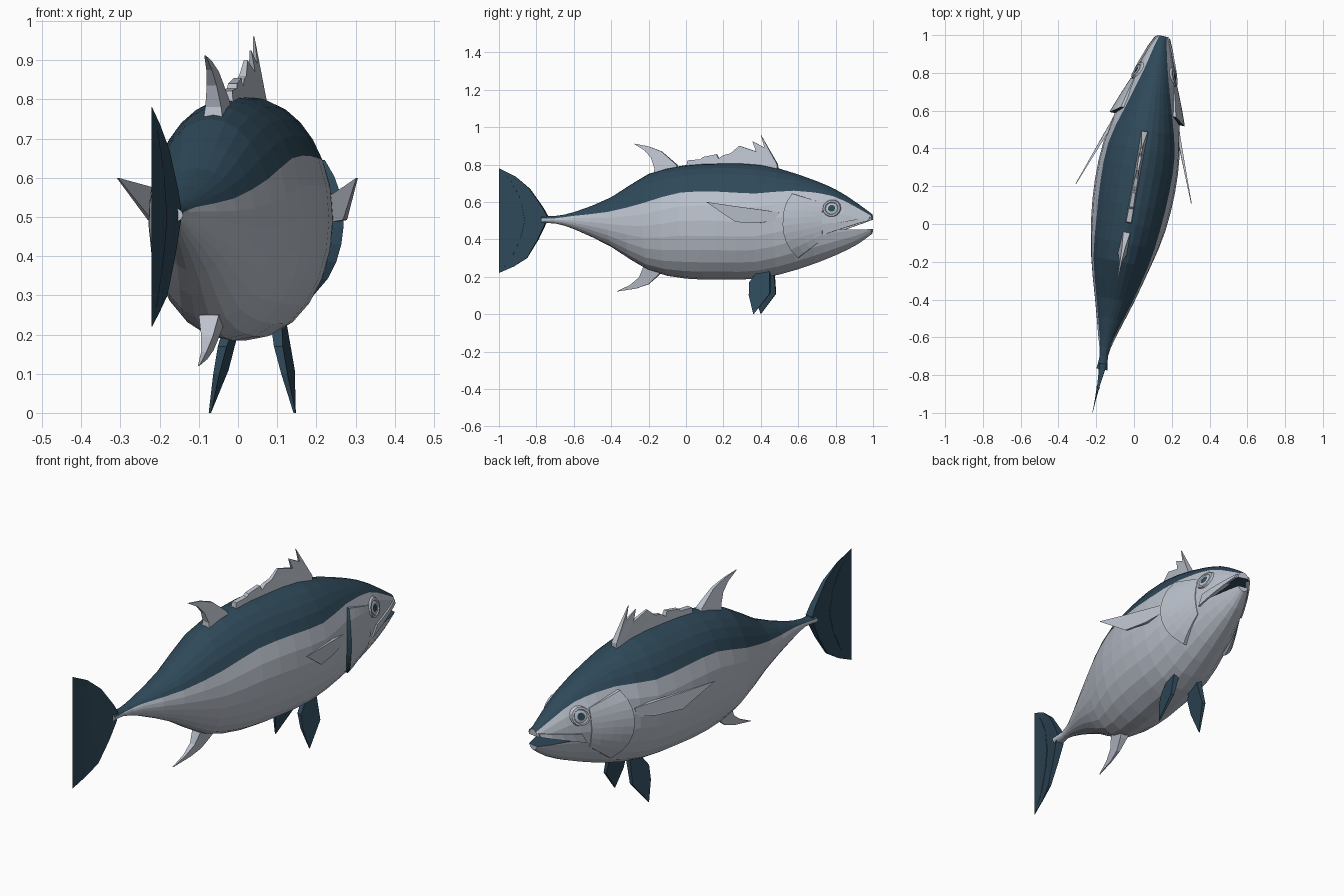
import bpy, bmesh, math
from mathutils import Vector

if "Cube" in bpy.data.objects:
    bpy.data.objects.remove(bpy.data.objects["Cube"])


def material(name, rgb):
    m = bpy.data.materials.new(name)
    m.diffuse_color = (*rgb, 1)
    m.use_nodes = True
    m.node_tree.nodes["Principled BSDF"].inputs["Base Color"].default_value = m.diffuse_color
    return m


SILVER = material("silver", (0.50, 0.54, 0.61))
NAVY = material("navy", (0.028, 0.066, 0.10))

# Body stations: position along spine, spine x, half width, belly z, back z, colour border z
ROWS = [
    (-1.0, -.22, .03, .48, .52, .505),
    (-.77, -.17, .03, .485, .525, .51),
    (-.70, -.16, .022, .485, .525, .512),
    (-.60, -.145, .045, .455, .545, .525),
    (-.40, -.105, .105, .36, .625, .547),
    (-.20, -.07, .16, .235, .75, .595),
    (0, -.03, .20, .19, .797, .65),
    (.20, .005, .215, .185, .807, .655),
    (.40, .04, .205, .192, .80, .645),
    (.60, .078, .165, .24, .747, .66),
    (.80, .115, .108, .315, .667, .63),
    (.92, .137, .064, .375, .590, .57),
    (.995, .153, .032, .43, .535, .525),
]


def slope(i, k):
    a, b = ROWS[max(i - 1, 0)], ROWS[min(i + 1, len(ROWS) - 1)]
    return (b[k] - a[k]) / (b[0] - a[0])


def station(s):
    """Smoothly interpolated station values at spine position s."""
    s = min(max(s, ROWS[0][0]), ROWS[-1][0])
    i = max(j for j in range(len(ROWS) - 1) if ROWS[j][0] <= s)
    a, b = ROWS[i], ROWS[i + 1]
    d = b[0] - a[0]
    t = (s - a[0]) / d
    return [a[k] * (2*t**3 - 3*t*t + 1) + b[k] * (3*t*t - 2*t**3)
            + d * (slope(i, k) * (t**3 - 2*t*t + t) + slope(i + 1, k) * (t**3 - t*t))
            for k in range(1, 6)]


def place(s, u, z):
    """Point at sideways offset u from the bent spine."""
    e = .06
    lo, hi = max(s - e, -1), min(s + e, .995)
    ang = math.atan((station(hi)[0] - station(lo)[0]) / (hi - lo))
    return Vector((station(s)[0] + u * math.cos(ang), s - u * math.sin(ang), z))


def skin(s, z):
    """Half width of the body at spine position s and height z."""
    _, w, zb, zt, _ = station(s)
    q = (z - (zb + zt) / 2) / ((zt - zb) / 2)
    return w * math.sqrt(max(0, 1 - q * q))


def finish(name, bm, mats):
    bmesh.ops.recalc_face_normals(bm, faces=bm.faces[:])
    me = bpy.data.meshes.new(name)
    bm.to_mesh(me)
    bm.free()
    ob = bpy.data.objects.new(name, me)
    bpy.context.collection.objects.link(ob)
    for m in mats:
        me.materials.append(m)
    return ob


# Body: lofted rings with vertices placed on the colour border
UP, DOWN = 5, 8


def ring(s):
    _, w, zb, zt, bd = station(s)
    zm, h = (zb + zt) / 2, (zt - zb) / 2
    ab = math.asin(max(-.95, min(.95, (bd - zm) / h)))
    right = [math.pi/2 + (ab - math.pi/2) * i / UP for i in range(UP)]
    right += [ab + (-math.pi/2 - ab) * i / DOWN for i in range(DOWN + 1)]
    angs = right + [math.pi - a for a in right[-2:0:-1]]
    return [place(s, w * math.cos(a), zm + h * math.sin(a)) for a in angs]


bm = bmesh.new()
spots = [-.77, -.735, -.70, -.65] + [-.6 + .1 * i for i in range(14)] + [.75, .8, .86, .92, .96, .995]
rings = [[bm.verts.new(p) for p in ring(s)] for s in spots]
n = len(rings[0])
for a, b in zip(rings, rings[1:]):
    for i in range(n):
        f = bm.faces.new((a[i], a[(i+1) % n], b[(i+1) % n], b[i]))
        f.material_index = 1 if i < UP or i >= n - UP else 0
bm.faces.new(rings[0])
bm.faces.new(rings[-1])
body = finish("body", bm, [SILVER, NAVY])

# Mouth opening: dark-lined wedge cut from the head
bm = bmesh.new()
cut = [(.80, .452), (1.06, .455), (1.06, .518), (.82, .462)]
sides = [[bm.verts.new((x, y, z)) for y, z in cut] for x in (-.2, .5)]
bm.faces.new(sides[0])
bm.faces.new(sides[1])
for i in range(4):
    j = (i + 1) % 4
    bm.faces.new((sides[0][i], sides[0][j], sides[1][j], sides[1][i]))
for f in bm.faces:
    f.material_index = 1
cutter = finish("mouth_cutter", bm, [SILVER, NAVY])
cutter.hide_render = True
cutter.hide_viewport = True
mod = body.modifiers.new("mouth", 'BOOLEAN')
mod.operation = 'DIFFERENCE'
mod.solver = 'EXACT'
mod.object = cutter


def fin(name, outline, mat, thick, u=lambda s, z: 0, side=1):
    """Thin blade; thick(s, z) gives its half thickness."""
    bm = bmesh.new()
    a, b = ([bm.verts.new(place(s, side * u(s, z) + k * thick(s, z), z)) for s, z in outline]
            for k in (-1, 1))
    bm.faces.new(a)
    bm.faces.new(b[::-1])
    m = len(a)
    for i in range(m):
        bm.faces.new((a[i], a[(i+1) % m], b[(i+1) % m], b[i]))
    bmesh.ops.triangulate(bm, faces=[f for f in bm.faces if len(f.verts) > 4])
    return finish(name, bm, [mat])


# Tail, back and belly fins
fin("tail_fin", [(-.74, .525), (-.765, .57), (-.835, .67), (-.91, .735), (-1, .78),
                 (-.935, .71), (-.885, .62), (-.86, .5), (-.885, .40), (-.935, .295),
                 (-1, .22), (-.92, .255), (-.85, .30), (-.79, .40), (-.75, .485)], NAVY,
    lambda s, z: max(.002, .022 - .075 * abs(z - .5)) * (.4 if s < -.855 else 1))
fin("front_dorsal_fin", [(.49, .76), (.49, .80), (.40, .96), (.42, .89), (.355, .925), (.375, .87),
                         (.285, .90), (.24, .86), (.20, .85), (.175, .832), (.165, .855),
                         (.09, .84), (.08, .828), (.01, .822), (0, .76)], SILVER,
    lambda s, z: max(.002, .016 - .11 * (z - .8)))
fin("rear_dorsal_fin", [(-.03, .76), (-.05, .80), (-.13, .87), (-.20, .897), (-.28, .912),
                        (-.22, .875), (-.185, .835), (-.165, .78), (-.17, .73)], SILVER,
    lambda s, z: max(.002, .022 - .14 * (z - .77)))
fin("anal_fin", [(-.12, .24), (-.15, .205), (-.2, .16), (-.265, .137), (-.375, .12),
                 (-.30, .155), (-.25, .195), (-.225, .25)], SILVER,
    lambda s, z: max(.002, .022 - .2 * (.23 - z)))


def patch(name, fn, ni, nj, side):
    """Raised plate following the skin; fn(a, b) gives position, height, lift. Its rear rim is dark."""
    bm = bmesh.new()
    outer, inner = {}, {}
    for i in range(ni + 1):
        for j in range(nj + 1):
            s, z, off = fn(i / ni, j / nj)
            outer[i, j] = bm.verts.new(place(s, side * (skin(s, z) + off), z))
            inner[i, j] = bm.verts.new(place(s, side * (skin(s, z) - .012), z))
    for g in (outer, inner):
        for i in range(ni):
            for j in range(nj):
                bm.faces.new((g[i, j], g[i+1, j], g[i+1, j+1], g[i, j+1]))
    for j in range(nj):
        for i in (0, ni):
            f = bm.faces.new((outer[i, j], outer[i, j+1], inner[i, j+1], inner[i, j]))
            f.material_index = 1 if i == 0 and name.startswith("gill") else 0
    for i in range(ni):
        for j in (0, nj):
            bm.faces.new((outer[i, j], outer[i+1, j], inner[i+1, j], inner[i, j]))
    return finish(name, bm, [SILVER, NAVY])


def gill(a, b):
    back = .555 + .05 * abs(2 * b - 1.1) ** 2.5
    z0, z1 = .30 + .10 * a, .645 - .05 * a
    return (back + (.75 - back) * a, z0 + (z1 - z0) * b,
            .002 + .026 * (1 - a) * math.sin(math.pi * (.06 + .88 * b)) ** .5)


def jaw(a, b):
    low = (.77 + .215 * a, .43 + .073 * a)
    high = (.80 + .19 * a, .483 + .037 * a)
    return low[0] + (high[0] - low[0]) * b, low[1] + (high[1] - low[1]) * b, .008


def eye(name, side):
    """Concentric eye rings: raised lid, recessed iris, dark pupil."""
    bm = bmesh.new()
    prev = None
    m = 14
    for r, off in ((.047, -.004), (.043, .009), (.034, .009), (.030, .004), (.018, .006)):
        cur = []
        for i in range(m):
            t = math.tau * i / m
            s, z = .797 + r * math.cos(t), .566 + r * math.sin(t)
            cur.append(bm.verts.new(place(s, side * (skin(s, z) + off), z)))
        if prev:
            for i in range(m):
                j = (i + 1) % m
                bm.faces.new((prev[i], prev[j], cur[j], cur[i]))
        prev = cur
    bm.faces.new(prev).material_index = 1
    ob = finish(name, bm, [SILVER, NAVY])
    if sum(p.normal.x * p.area for p in ob.data.polygons) * side < 0:
        ob.data.flip_normals()


# Paired parts
for side, tag in ((1, "right"), (-1, "left")):
    fin("pectoral_fin_" + tag, [(.53, .545), (.52, .50), (.43, .488), (.31, .492),
                                (.16, .60), (.30, .578)], SILVER,
        lambda s, z: .002 + .022 * max(0, s - .16), lambda s, z: .168 + (.53 - s) * .385, side)
    fin("pelvic_fin_" + tag, [(.46, .235), (.465, .11), (.38, 0), (.352, .10),
                              (.352, .17), (.40, .235)], NAVY,
        lambda s, z: .003 + .05 * z, lambda s, z: .11 - .22 * z, side)
    patch("gill_cover_" + tag, gill, 4, 8, side)
    patch("jaw_plate_" + tag, jaw, 4, 1, side)
    eye("eye_" + tag, side)
